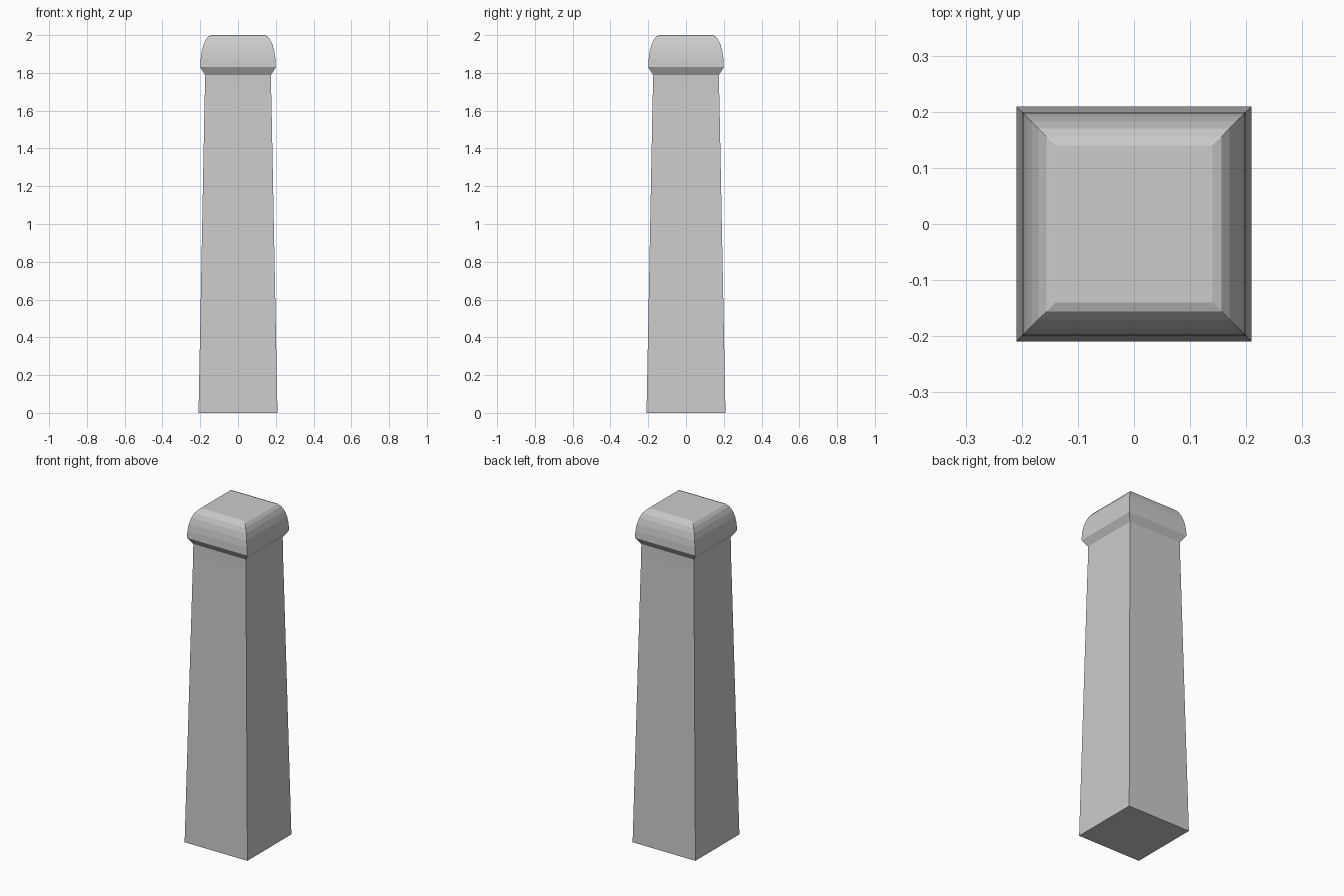
import bpy, bmesh
from math import sin, cos, pi

if "Cube" in bpy.data.objects:
    bpy.data.objects.remove(bpy.data.objects["Cube"])


def square_loft(name, profile):
    """Stack square rings from (half width, height) pairs and cap both ends."""
    bm = bmesh.new()
    rings = [[bm.verts.new((sx * h, sy * h, z))
              for sx, sy in ((-1, -1), (1, -1), (1, 1), (-1, 1))]
             for h, z in profile]
    for low, high in zip(rings, rings[1:]):
        for i in range(4):
            j = (i + 1) % 4
            bm.faces.new((low[i], low[j], high[j], high[i]))
    bm.faces.new(rings[0][::-1])
    bm.faces.new(rings[-1])
    mesh = bpy.data.meshes.new(name)
    bm.to_mesh(mesh)
    bm.free()
    obj = bpy.data.objects.new(name, mesh)
    bpy.context.collection.objects.link(obj)
    return obj


# Tapered shaft, easing to vertical under the cap
shaft = [(0.209, 0.0), (0.178, 1.6), (0.1757, 1.7), (0.175, 1.79)]

# Flared underside, then an elliptical shoulder up to the flat top
flare = [(0.20, 1.83)]
steps = 6
shoulder = [(0.14 + 0.06 * cos(pi / 2 * i / steps),
             1.83 + 0.17 * sin(pi / 2 * i / steps)) for i in range(1, steps + 1)]

square_loft("bollard_post", shaft + flare + shoulder)
